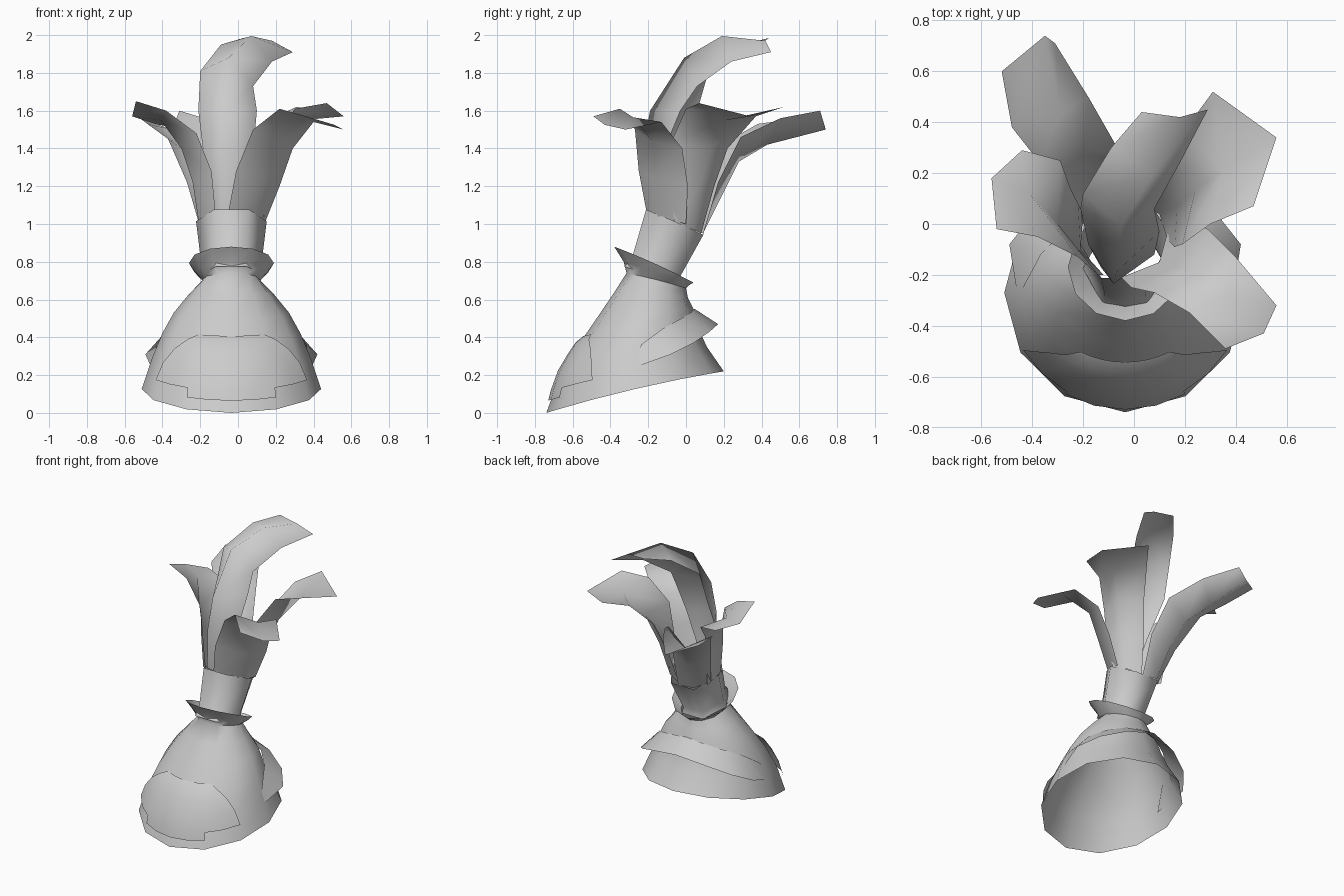
import bpy, math
from mathutils import Vector

steel = bpy.data.materials.new("grey")
steel.diffuse_color = (0.6, 0.6, 0.6, 1)
CX = -0.035  # helmet axis offset


def make(name, verts, faces, angle=50):
    me = bpy.data.meshes.new(name)
    me.from_pydata([tuple(v) for v in verts], [], faces)
    me.materials.append(steel)
    ob = bpy.data.objects.new(name, me)
    bpy.context.collection.objects.link(ob)
    bpy.ops.object.select_all(action='DESELECT')
    ob.select_set(True)
    bpy.context.view_layer.objects.active = ob
    bpy.ops.object.shade_smooth_by_angle(angle=math.radians(angle))
    return ob


def grid(rows, closed=False, keep=lambda r, c: True):
    """Vertices and quads of a lofted grid of rows."""
    n = len(rows[0])
    faces = []
    for r in range(len(rows) - 1):
        for c in range(n if closed else n - 1):
            if keep(r, c):
                d = (c + 1) % n
                faces.append((r*n + c, r*n + d, (r+1)*n + d, (r+1)*n + c))
    return [v for row in rows for v in row], faces


def ring_point(ring, a, out=0.0):
    """Point on a tilted, slightly bowed ring; angle 0 is the front."""
    fy, fz, by, bz, hw = ring
    k = (1 - math.cos(a)) / 2
    return Vector((CX + (hw + out) * math.sin(a),
                   fy + (by - fy) * k - out * math.cos(a),
                   fz + (bz - fz) * k + out * 0.4 + 0.035 * hw * math.sin(a) ** 2))


def loft(name, rings, sides, turn=0.0, angle=50):
    rows = [[ring_point(r, 2 * math.pi * (i + turn) / sides) for i in range(sides)] for r in rings]
    return make(name, *grid(rows, closed=True), angle=angle)


# Helmet bell with flared collar: front y, z, back y, z, half width
bell = [(-0.74, 0.00, 0.20, 0.22, 0.475),
        (-0.665, 0.20, 0.11, 0.35, 0.42),
        (-0.57, 0.36, 0.06, 0.46, 0.365),
        (-0.48, 0.49, 0.04, 0.55, 0.305),
        (-0.385, 0.63, 0.01, 0.61, 0.225),
        (-0.315, 0.74, 0.00, 0.66, 0.15),
        (-0.33, 0.80, 0.015, 0.675, 0.19),
        (-0.38, 0.88, 0.04, 0.69, 0.225)]
loft("helmet_bell", bell, 12)

# Six-sided plume holder tube
loft("plume_holder", [(-0.35, 0.78, 0.00, 0.67, 0.165),
                      (-0.305, 0.83, -0.01, 0.715, 0.158),
                      (-0.235, 1.085, 0.115, 0.93, 0.187)], 6, 0.5, 75)


# Face plate following the bell, with stepped lower corners
def bell_point(t, a, out):
    i = min(int(t), len(bell) - 2)
    ring = [p + (q - p) * (t - i) for p, q in zip(bell[i], bell[i + 1])]
    return ring_point(ring, a, out)


def plate_row(t, spread, out):
    return [bell_point(t, math.radians(spread * s / 4), out) for s in range(-4, 5)]


plate = [plate_row(0.3, 60, 0.012), plate_row(0.55, 60, 0.018), plate_row(1.1, 56, 0.022),
         plate_row(1.65, 48, 0.022), plate_row(2.05, 38, 0.018), plate_row(2.35, 30, 0.004)]
make("face_plate", *grid(plate, keep=lambda r, c: r > 0 or 2 <= c <= 5))

# Neck guard: upper edge hugs the bell, lower edge flares out, mirrored around the back
upper = [bell_point(t, math.radians(a), 0.004) - Vector((CX, 0, 0))
         for t, a in [(1.5, 95), (2.05, 115), (2.45, 135), (2.8, 158), (3.0, 180)]]
lower = [(0.42, -0.30, 0.23), (0.455, -0.08, 0.31), (0.36, 0.04, 0.37), (0.20, 0.125, 0.43), (0, 0.17, 0.47)]


def mirrored(half):
    return [(CX + x, y, z) for x, y, z in half] + [(CX - x, y, z) for x, y, z in half[-2::-1]]


make("neck_guard", *grid([mirrored(upper), mirrored(lower)]))


# Plume leaves: a strip between an edge, a midrib and the other edge
def leaf(name, edge_a, midrib, edge_b):
    make(name, *grid(list(zip(edge_a, midrib, edge_b))), angle=120)


leaf("tall_leaf",
     [(-0.13, -0.17, 1.06), (-0.18, -0.08, 1.35), (-0.21, 0.06, 1.60),
      (-0.20, 0.12, 1.81), (-0.09, 0.30, 1.95), (0.03, 0.44, 1.985)],
     [(-0.07, -0.20, 1.07), (-0.08, -0.235, 1.38), (-0.07, -0.19, 1.60),
      (-0.05, -0.01, 1.88), (0.07, 0.19, 1.995), (0.18, 0.42, 1.97)],
     [(0.00, -0.17, 1.06), (0.08, -0.12, 1.38), (0.10, -0.03, 1.60),
      (0.08, 0.06, 1.73), (0.18, 0.24, 1.86), (0.29, 0.45, 1.91)])
leaf("front_right_leaf",
     [(-0.05, -0.21, 1.07), (-0.01, -0.25, 1.28), (0.08, -0.27, 1.50), (0.22, -0.35, 1.61), (0.36, -0.49, 1.57)],
     [(0.10, -0.15, 1.04), (0.16, -0.17, 1.24), (0.235, -0.18, 1.44), (0.36, -0.28, 1.565), (0.51, -0.43, 1.525)],
     [(0.14, 0.00, 1.00), (0.22, 0.01, 1.20), (0.29, -0.02, 1.40), (0.40, -0.13, 1.54), (0.56, -0.32, 1.50)])
leaf("back_right_leaf",
     [(0.13, -0.06, 1.00), (0.16, -0.09, 1.22), (0.19, -0.08, 1.43), (0.30, 0.00, 1.61), (0.47, 0.07, 1.64)],
     [(0.10, 0.04, 0.97), (0.17, 0.07, 1.20), (0.24, 0.13, 1.40), (0.35, 0.21, 1.55), (0.56, 0.34, 1.57)],
     [(0.00, 0.08, 0.95), (0.04, 0.15, 1.20), (0.10, 0.22, 1.40), (0.20, 0.37, 1.57), (0.31, 0.52, 1.62)])
leaf("left_leaf",
     [(-0.12, -0.20, 1.07), (-0.14, -0.20, 1.28), (-0.22, -0.13, 1.48), (-0.38, -0.05, 1.60), (-0.54, -0.02, 1.65)],
     [(-0.21, -0.10, 1.02), (-0.24, -0.08, 1.22), (-0.30, 0.00, 1.40), (-0.41, 0.12, 1.55), (-0.56, 0.18, 1.57)],
     [(-0.20, 0.04, 0.97), (-0.22, 0.08, 1.20), (-0.25, 0.14, 1.38), (-0.29, 0.25, 1.50), (-0.44, 0.29, 1.53)])
leaf("back_left_leaf",
     [(-0.20, 0.00, 0.98), (-0.27, 0.10, 1.22), (-0.37, 0.24, 1.45), (-0.48, 0.38, 1.53), (-0.52, 0.60, 1.56)],
     [(-0.12, 0.09, 0.95), (-0.15, 0.20, 1.17), (-0.20, 0.28, 1.33), (-0.29, 0.43, 1.42), (-0.35, 0.74, 1.50)],
     [(0.00, 0.09, 0.94), (-0.01, 0.17, 1.22), (-0.06, 0.29, 1.46), (-0.18, 0.50, 1.56), (-0.31, 0.71, 1.60)])
